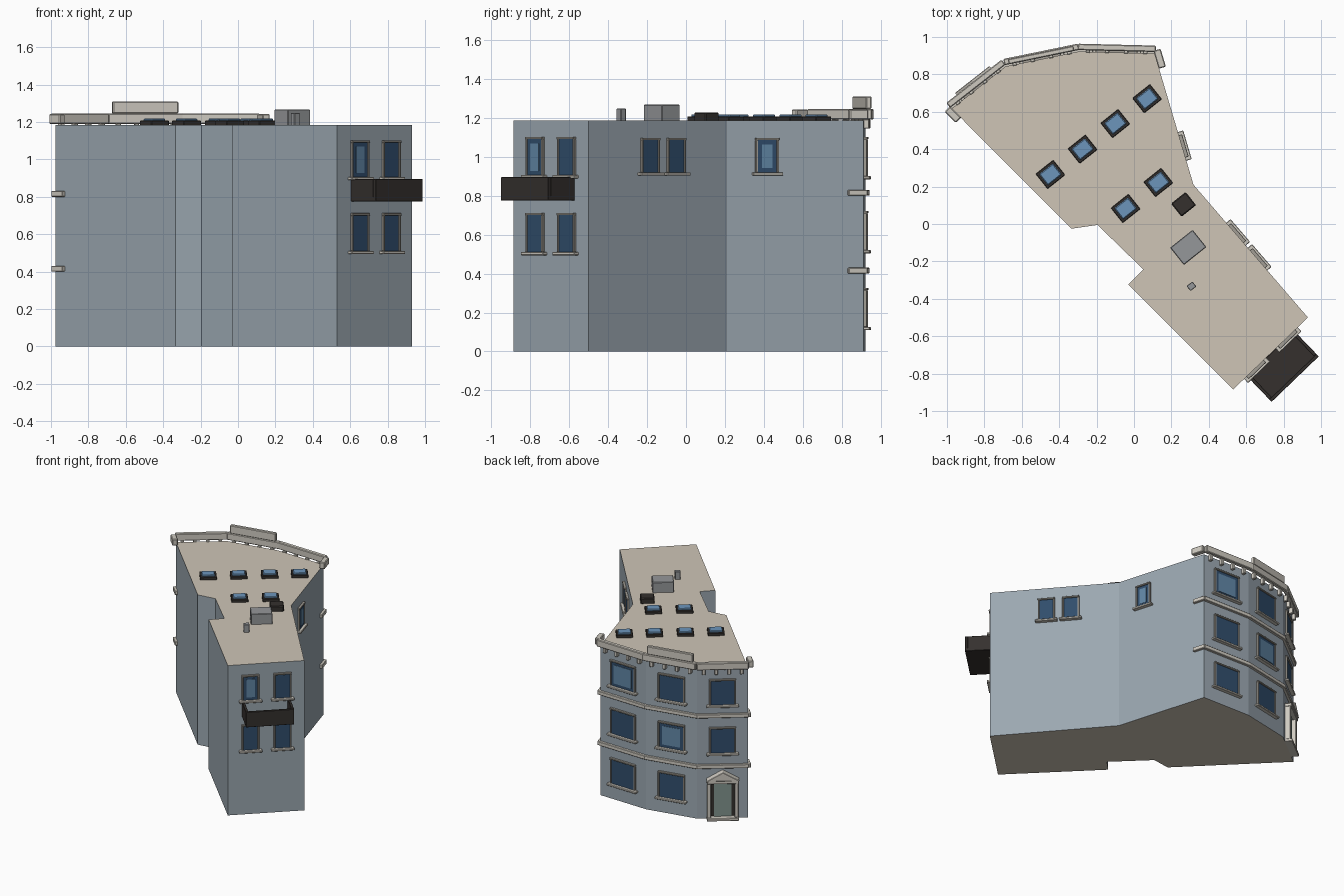
import bpy, bmesh, math
from mathutils import Matrix, Vector

if "Cube" in bpy.data.objects:
    bpy.data.objects.remove(bpy.data.objects["Cube"])


def mat(name, r, g, b):
    m = bpy.data.materials.new(name)
    m.diffuse_color = (r, g, b, 1)
    m.use_nodes = True
    m.node_tree.nodes["Principled BSDF"].inputs["Base Color"].default_value = m.diffuse_color
    return m


WALL = mat("wall_paint", .33, .39, .44)
ROOF = mat("roof_beige", .62, .56, .47)
TRIM = mat("trim_stone", .62, .59, .53)
FRAME = mat("frame_stone", .36, .34, .30)
GLASS = mat("glass_dark", .03, .075, .15)
LIT = mat("glass_light", .12, .24, .38)
SKY = mat("skylight_glass", .15, .30, .50)
DARK = mat("dark_metal", .035, .03, .027)
GREY = mat("grey_metal", .30, .31, .32)
DOOR = mat("door_glass", .22, .30, .27)

# footprint, clockwise from above
P = [Vector(p) for p in [(-.975, .617), (-.687, .842), (-.297, .922), (.11, .912),
                         (.318, .21), (.93, -.50), (.53, -.885), (-.03, -.323),
                         (.05, -.243), (-.195, -.005), (-.335, -.025)]]
H = 1.185


def prism(name, pts, h, m, M=Matrix(), bevel=0):
    """Extrude a closed local outline by h along local z."""
    bm = bmesh.new()
    f = bm.faces.new([bm.verts.new((p[0], p[1], 0)) for p in pts])
    r = bmesh.ops.extrude_face_region(bm, geom=[f])
    bmesh.ops.translate(bm, vec=(0, 0, h), verts=[v for v in r["geom"] if isinstance(v, bmesh.types.BMVert)])
    bmesh.ops.recalc_face_normals(bm, faces=bm.faces)
    return finish(name, bm, m, M, bevel)


def boxes(name, M, m, parts, bevel=.003):
    """Boxes given as (x0, x1, y0, y1, z0, z1) in the local frame M."""
    bm = bmesh.new()
    for x0, x1, y0, y1, z0, z1 in parts:
        T = Matrix.Translation(((x0 + x1) / 2, (y0 + y1) / 2, (z0 + z1) / 2))
        bmesh.ops.create_cube(bm, size=1, matrix=T @ Matrix.Diagonal((x1 - x0, y1 - y0, z1 - z0, 1)))
    return finish(name, bm, m, M, bevel)


def finish(name, bm, m, M, bevel):
    me = bpy.data.meshes.new(name)
    bm.to_mesh(me)
    bm.free()
    ob = bpy.data.objects.new(name, me)
    bpy.context.collection.objects.link(ob)
    ob.matrix_world = M
    me.materials.append(m)
    if bevel:
        b = ob.modifiers.new("bevel", "BEVEL")
        b.width, b.segments = bevel, 1
    return ob


def length(i):
    return (P[(i + 1) % len(P)] - P[i]).length


def wall(i, t=0):
    """Frame on wall i: x along the wall, y outward, z up."""
    a, b = P[i], P[(i + 1) % len(P)]
    d = (b - a).normalized()
    o = a.lerp(b, t)
    return Matrix(((d.x, -d.y, 0, o.x), (d.y, d.x, 0, o.y), (0, 0, 1, 0), (0, 0, 0, 1)))


def window(i, t, z0, z1, w, lit=False):
    M, h, j = wall(i, t), w / 2, .012
    boxes("window_glass", M, GLASS, [(-h, h, -.01, .008, z0, z1)], 0)
    g = .022
    if lit:
        boxes("window_pane", M, LIT, [(-h + g, h - g, 0, .011, z0 + g, z1 - g)], 0)
    boxes("window_frame", M, FRAME, [(-h - j, -h, -.01, .014, z0, z1), (h, h + j, -.01, .014, z0, z1),
                                     (-h - j, h + j, -.01, .018, z1, z1 + j)], .002)
    boxes("window_sill", M, TRIM, [(-h - .03, h + .03, -.01, .03, z0 - .016, z0)])


# main body and roof deck
body = prism("building_body", P, H, WALL)
body.data.materials.append(ROOF)
for f in body.data.polygons:
    if abs(f.normal.z) > .9:
        f.material_index = 1

# street facade windows
for floor, z in enumerate((.125, .52, .90)):
    for i, w in enumerate((.17, .185, .20)):
        if (i, floor) != (0, 0):
            window(i, .5, z, z + .19, w, (i, floor) in ((2, 2), (1, 1)))

# end wall and side wall windows
for t in (.285, .705):
    window(5, t, .51, .70, .105)
    window(5, t, .905, 1.09, .105, t > .5)
for i, t in ((4, .372), (4, .56), (3, .708)):
    window(i, t, .92, 1.085, .10, i == 3)

# floor bands, cornice and brackets on the facade
for i in range(3):
    L = length(i)
    for z in (.40, .80):
        boxes("floor_band", wall(i), TRIM, [(-.005, L + .005, -.01, .02, z, z + .03)])
    boxes("cornice", wall(i), TRIM, [(-.004, L + .006, .008, .042, 1.19, 1.245)], .005)
    boxes("cornice_brackets", wall(i), TRIM,
          [(L * (k + .5) / 4 - .012, L * (k + .5) / 4 + .012, -.005, .026, 1.145, 1.192) for k in range(4)])
L1 = length(1)
boxes("raised_parapet", wall(1), TRIM, [(.02, L1 - .02, .008, .036, 1.245, 1.31)], .005)

# returns around the two facade corners
L10 = length(10)
for i, a, b in ((10, L10 - .07, L10 + .015), (3, -.015, .085)):
    boxes("corner_bands", wall(i), TRIM, [(a, b, -.01, .02, z, z + .03) for z in (.40, .80)])
    boxes("cornice_return", wall(i), TRIM, [(a, b, -.002, .038, 1.19, 1.242)], .005)

# entrance: glazed door, dark frame, columns, pediment, step
D = wall(0, .5)
boxes("door_glass", D, DOOR, [(-.062, .062, 0, .016, .02, .285)], 0)
boxes("door_frame", D, DARK, [(-.09, .09, -.01, .01, .02, .31)], 0)
boxes("door_columns", D, TRIM, [(-.112, -.085, -.01, .04, .02, .30), (.085, .112, -.01, .04, .02, .30)])
boxes("door_lintel", D, TRIM, [(-.115, .115, -.01, .048, .29, .315)])
boxes("door_step", D, TRIM, [(-.115, .115, -.01, .055, 0, .022)])
R = D @ Matrix.Translation((0, .055, .315)) @ Matrix.Rotation(math.pi / 2, 4, 'X')
prism("door_pediment", [(-.12, 0), (.12, 0), (0, .068)], .06, TRIM, R, .003)

# balcony on the end wall: open tray
B = wall(5, .5)
boxes("balcony", B, DARK, [(-.175, .175, 0, .19, .775, .80), (-.175, .175, .172, .19, .79, .895),
                           (-.175, -.157, 0, .172, .79, .895), (.157, .175, 0, .172, .79, .895)], .002)


def on_roof(x, y, ang=38.5):
    return Matrix.Translation((x, y, H)) @ Matrix.Rotation(math.radians(ang), 4, 'Z')


# skylights
for x, y in ((-.447, .265), (-.275, .40), (-.10, .537), (.07, .67), (-.045, .083), (.13, .222)):
    boxes("skylight_curb", on_roof(x, y), DARK, [(-.06, .06, -.051, .051, -.005, .022)])
    boxes("skylight_glass", on_roof(x, y), SKY, [(-.047, .047, -.038, .038, 0, .033)], .005)

# rooftop equipment
boxes("roof_hatch", on_roof(.265, .105), DARK, [(-.05, .05, -.045, .045, -.005, .042)], .006)
boxes("roof_unit", on_roof(.29, -.125), GREY, [(-.077, .077, -.059, .059, -.005, .082)], .004)
boxes("vent_stack", on_roof(.307, -.333), GREY, [(-.02, .02, -.017, .017, -.005, .062)], .003)
